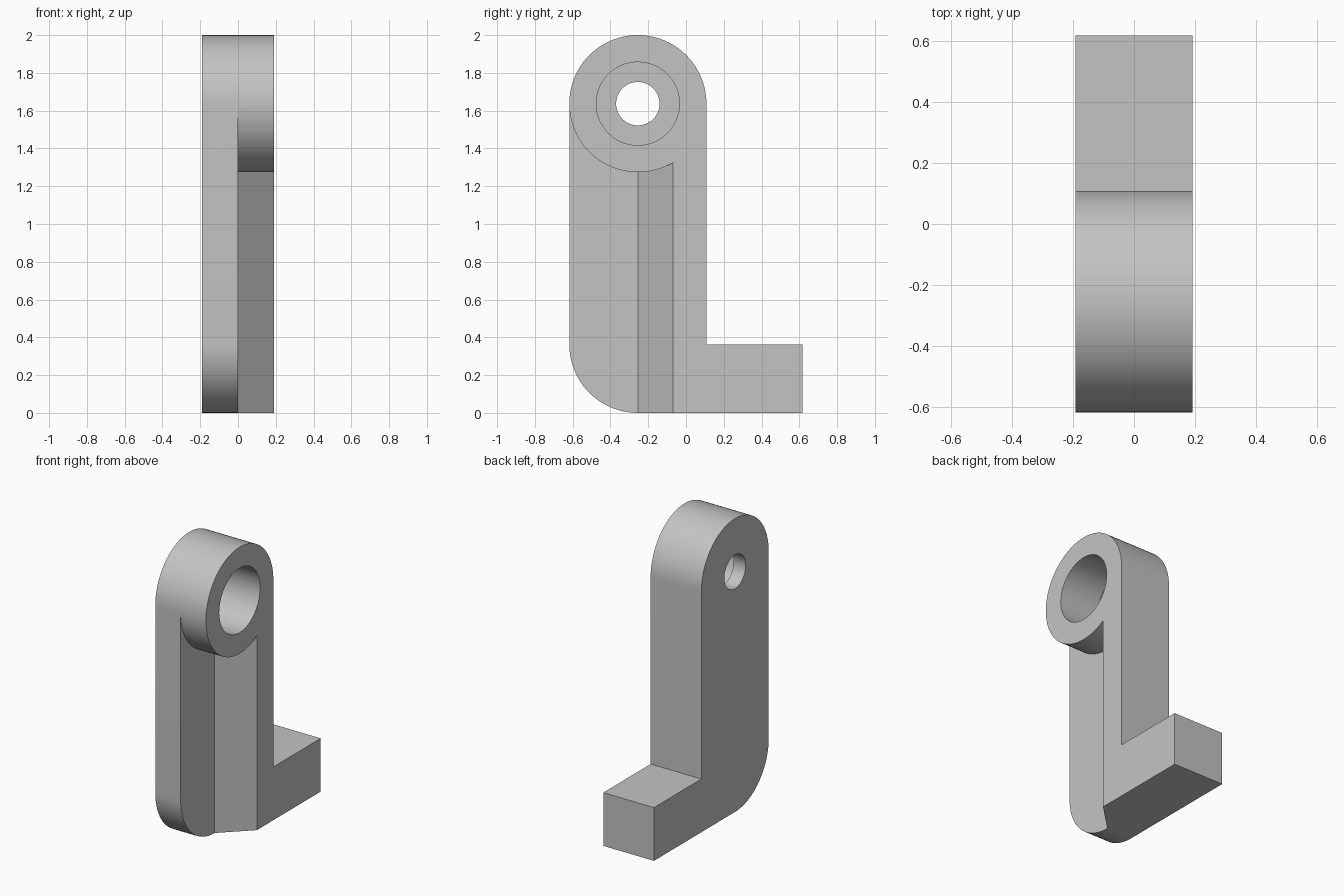
import bpy, bmesh, math

cube = bpy.data.objects.get("Cube")
if cube:
    bpy.data.objects.remove(cube, do_unlink=True)

HALF = 0.191            # half thickness along x
R = 0.363               # eye and heel radius
FRONT, BACK, TOE = -0.618, 0.108, 0.618
EYE_Y, EYE_Z = FRONT + R, 2 - R

grey = bpy.data.materials.new("light grey")
grey.use_nodes = True
colour = (0.55, 0.55, 0.55, 1)
grey.diffuse_color = colour
grey.node_tree.nodes["Principled BSDF"].inputs["Base Color"].default_value = colour


def arc(cy, cz, r, start, end, steps):
    """Points of an arc in the y-z plane, angles in degrees."""
    angles = [math.radians(start + (end - start) * i / steps) for i in range(steps + 1)]
    return [(cy + r * math.cos(a), cz + r * math.sin(a)) for a in angles]


def prism(name, points, offset):
    """Extrude a closed 3D outline by an offset vector."""
    bm = bmesh.new()
    face = bm.faces.new([bm.verts.new(p) for p in points])
    extruded = bmesh.ops.extrude_face_region(bm, geom=[face])["geom"]
    verts = [g for g in extruded if isinstance(g, bmesh.types.BMVert)]
    bmesh.ops.translate(bm, verts=verts, vec=offset)
    bmesh.ops.recalc_face_normals(bm, faces=bm.faces)
    mesh = bpy.data.meshes.new(name)
    bm.to_mesh(mesh)
    bm.free()
    mesh.materials.append(grey)
    obj = bpy.data.objects.new(name, mesh)
    bpy.context.collection.objects.link(obj)
    return obj


def side_prism(name, profile, x0, x1):
    return prism(name, [(x0, y, z) for y, z in profile], (x1 - x0, 0, 0))


def cut(target, cutter):
    """Subtract the cutter, apply the result and remove the cutter."""
    mod = target.modifiers.new("cut", "BOOLEAN")
    mod.operation, mod.solver, mod.object = "DIFFERENCE", "EXACT", cutter
    bpy.ops.object.select_all(action="DESELECT")
    bpy.context.view_layer.objects.active = target
    target.select_set(True)
    bpy.ops.object.modifier_apply(modifier=mod.name)
    bpy.data.objects.remove(cutter, do_unlink=True)


def disc(name, r, x0, x1):
    return side_prism(name, arc(EYE_Y, EYE_Z, r, 0, 360, 96)[:-1], x0, x1)


# L-shaped arm with rounded eye at the top and rounded heel
profile = (arc(EYE_Y, EYE_Z, R, 0, 180, 48) + arc(EYE_Y, R, R, 180, 270, 24)
           + [(TOE, 0), (TOE, R), (BACK, R)])
arm = side_prism("bracket_arm", profile, -HALF, HALF)

# Relief under the eye: flat step with a slanted shoulder
far = HALF + 0.1
plan = [(0, FRONT - 0.1), (far, FRONT - 0.1), (far, EYE_Y + far * 0.97), (0, EYE_Y)]
relief = prism("relief_cutter", [(x, y, -0.1) for x, y in plan], (0, 0, EYE_Z + 0.1))
cut(relief, disc("eye_keep", R, -0.1, far + 0.1))
cut(arm, relief)

# Counterbore and through hole
cut(arm, disc("counterbore_cutter", 0.22, -0.10, far))
cut(arm, disc("hole_cutter", 0.115, -far, far))

bpy.context.view_layer.objects.active = arm
arm.select_set(True)
bpy.ops.object.shade_smooth_by_angle(angle=math.radians(25))
